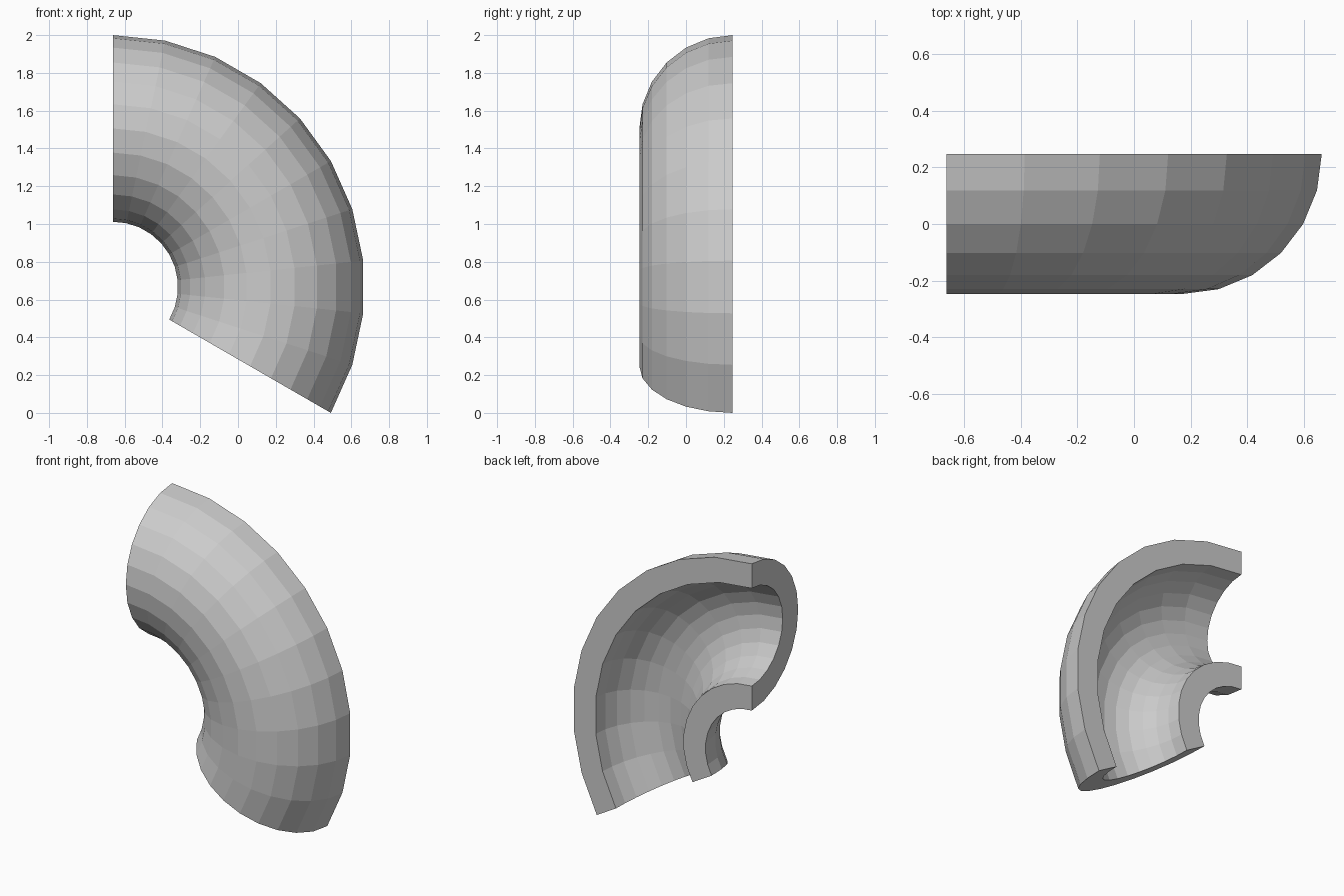
import bpy, bmesh
from math import sin, cos, pi, radians
from mathutils import Vector

cube = bpy.data.objects.get("Cube")
if cube:
    bpy.data.objects.remove(cube, do_unlink=True)

# Sizes: bend radius, outer and inner pipe radius
OUTER = 0.494
INNER = OUTER * 2 / 3
BEND = 4 / 3 - OUTER
SIDES, STEPS, SWEEP = 12, 10, radians(120)
CENTRE = Vector((-0.663, OUTER / 2, 2 / 3))

grey = bpy.data.materials.new("plain_grey")
grey.use_nodes = True
colour = (0.6, 0.6, 0.6, 1)
grey.diffuse_color = colour
grey.node_tree.nodes["Principled BSDF"].inputs["Base Color"].default_value = colour


def arc(bm, radius):
    """Half circle of the pipe section, bulging to the front."""
    angles = [pi * i / SIDES for i in range(SIDES + 1)]
    return [bm.verts.new(CENTRE + Vector((0, -radius * sin(a), BEND + radius * cos(a))))
            for a in angles]


# Half pipe section: a C-shaped strip of quads, swept round the bend
bm = bmesh.new()
outer, inner = arc(bm, OUTER), arc(bm, INNER)
section = [bm.faces.new((outer[i], outer[i + 1], inner[i + 1], inner[i]))
           for i in range(SIDES)]
start_cap = bmesh.ops.duplicate(bm, geom=section)["geom"]
rim = [e for f in section for e in f.edges if len(e.link_faces) == 1]
bmesh.ops.spin(bm, geom=list(set(rim)), cent=CENTRE, axis=(0, 1, 0),
               angle=SWEEP, steps=STEPS, use_duplicate=False)
bmesh.ops.remove_doubles(bm, verts=bm.verts[:], dist=0.0005)

# Close the far end and tidy the caps into single faces
open_edges = [e for e in bm.edges if len(e.link_faces) == 1]
if open_edges:
    bmesh.ops.holes_fill(bm, edges=open_edges, sides=0)
bmesh.ops.recalc_face_normals(bm, faces=bm.faces[:])

mesh = bpy.data.meshes.new("half_pipe_elbow")
bm.to_mesh(mesh)
bm.free()
mesh.materials.append(grey)
elbow = bpy.data.objects.new("half_pipe_elbow", mesh)
bpy.context.collection.objects.link(elbow)
